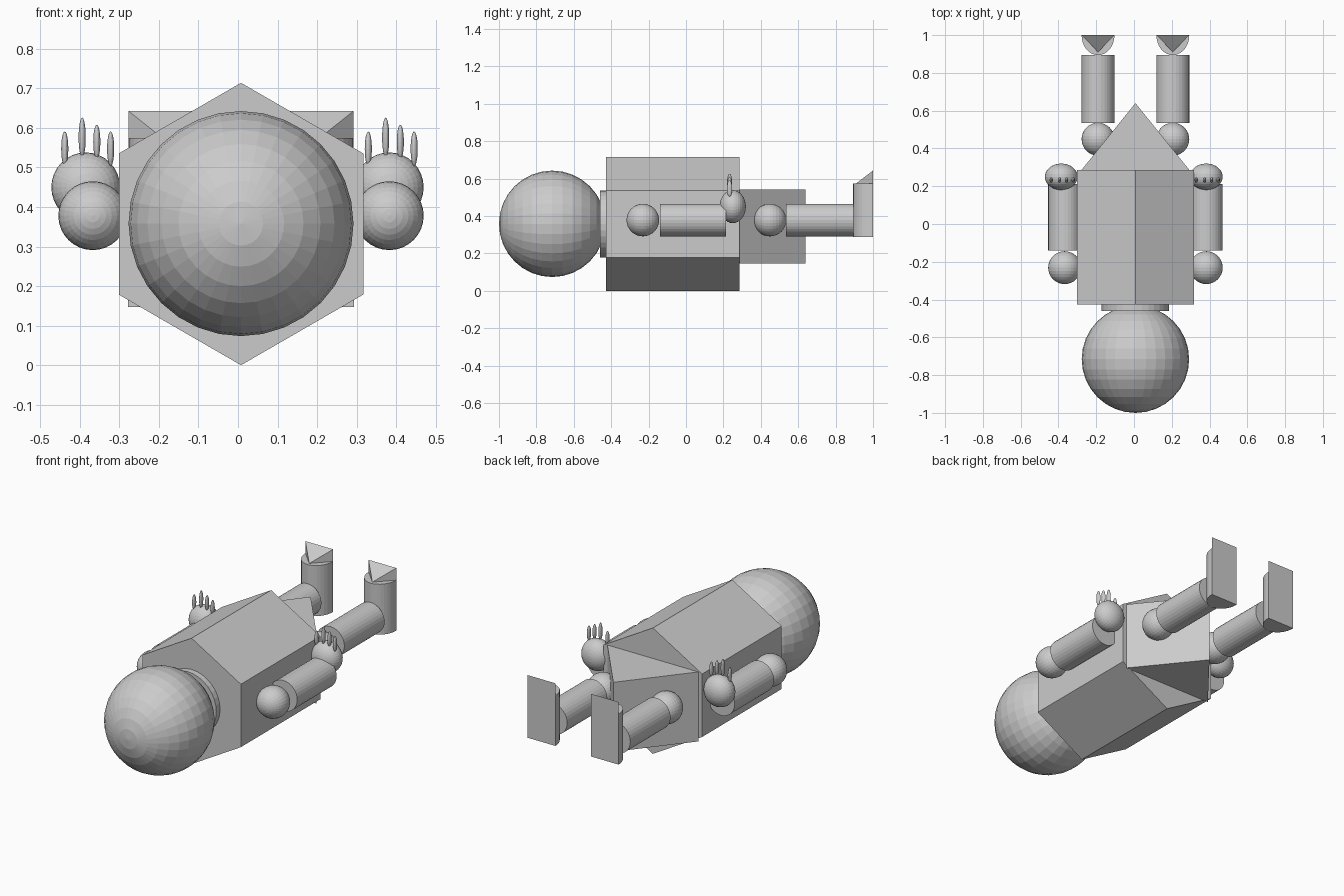
import bpy, math
from mathutils import Matrix, Vector

cube = bpy.data.objects.get("Cube")
if cube:
    bpy.data.objects.remove(cube, do_unlink=True)

grey = bpy.data.materials.new("plain_grey")
grey.use_nodes = True
colour = (0.6, 0.6, 0.6, 1)
grey.diffuse_color = colour
grey.node_tree.nodes["Principled BSDF"].inputs["Base Color"].default_value = colour

CX = 0.0076          # centre line of the body
LIMB_Z = 0.378       # height of the arm and leg axes
LIMB_R = 0.087
TO_Y = Matrix.Rotation(math.pi / 2, 4, 'X')


def finish(obj, name):
    obj.name = obj.data.name = name
    obj.data.materials.clear()
    obj.data.materials.append(grey)
    return obj


def ball(name, centre, radii, along_y=True, segments=32, rings=16):
    bpy.ops.mesh.primitive_uv_sphere_add(segments=segments, ring_count=rings, radius=1)
    obj = finish(bpy.context.object, name)
    if along_y:
        obj.data.transform(TO_Y)
    obj.data.transform(Matrix.Diagonal((*radii, 1)))
    obj.location = centre


def rod(name, x, z, y0, y1, radius, sides=32, turn=0):
    bpy.ops.mesh.primitive_cylinder_add(vertices=sides, radius=radius, depth=y1 - y0)
    obj = finish(bpy.context.object, name)
    obj.data.transform(TO_Y @ Matrix.Rotation(turn, 4, 'Z'))
    obj.location = (x, (y0 + y1) / 2, z)


def upright_prism(name, outline, z0, z1):
    n = len(outline)
    verts = [(x, y, z) for z in (z0, z1) for x, y in outline]
    faces = [tuple(reversed(range(n))), tuple(range(n, 2 * n))]
    faces += [(i, (i + 1) % n, (i + 1) % n + n, i + n) for i in range(n)]
    mesh = bpy.data.meshes.new(name)
    mesh.from_pydata(verts, [], faces)
    obj = bpy.data.objects.new(name, mesh)
    bpy.context.collection.objects.link(obj)
    return finish(obj, name)


# Head, neck, six-sided torso
ball("head", (CX, -0.7155, 0.358), (0.2845,) * 3)
rod("neck", CX, 0.358, -0.461, -0.39, 0.179)
rod("torso", CX, 0.357, -0.427, 0.286, 0.357, sides=6)

# Wedge-shaped hips
upright_prism("hips", [(CX - 0.2855, 0.286), (CX + 0.2855, 0.286), (CX, 0.64)], 0.147, 0.541)

for side, s in (("left", 1), ("right", -1)):
    # Arm
    arm_x = CX + s * 0.375
    ball(side + "_shoulder", (arm_x, -0.231, LIMB_Z), (LIMB_R,) * 3)
    rod(side + "_arm", arm_x, LIMB_Z, -0.14, 0.213, LIMB_R)

    # Hand with four upright fingers, both hands the same way round
    hand_x = -0.0013 + s * 0.3838
    ball(side + "_hand", (hand_x, 0.25, 0.45), (LIMB_R, 0.07, 0.088))
    fingers = [(-0.053, 0.503, 0.591), (-0.009, 0.525, 0.626),
               (0.028, 0.521, 0.608), (0.063, 0.503, 0.591)]
    for i, (dx, low, high) in enumerate(fingers):
        ball(f"{side}_finger_{i + 1}", (hand_x + dx, 0.233, (low + high) / 2),
             (0.009, 0.014, (high - low) / 2), along_y=False, segments=16, rings=12)

    # Leg
    leg_x = CX + s * 0.198
    ball(side + "_hip_joint", (leg_x, 0.449, LIMB_Z), (LIMB_R,) * 3)
    rod(side + "_leg", leg_x, LIMB_Z, 0.535, 0.895, LIMB_R)

    # Half-round foot with a flat sole
    arc = [math.pi + math.pi * i / 16 for i in range(17)]
    upright_prism(side + "_foot",
                  [(leg_x + LIMB_R * math.cos(a), 1 + 0.106 * math.sin(a)) for a in arc],
                  0.288, 0.574)

    # Pointed toe rising to the top edge of the sole
    toe = upright_prism(side + "_toe", [(leg_x + LIMB_R, 1), (leg_x - LIMB_R, 1),
                                        (leg_x, 0.91)], 0.574, 0.643)
    toe.data.clear_geometry()
    low, high = 0.574, 0.643
    toe.data.from_pydata(
        [(leg_x + LIMB_R, 1, low), (leg_x - LIMB_R, 1, low), (leg_x, 0.91, low),
         (leg_x + LIMB_R, 1, high), (leg_x - LIMB_R, 1, high)], [],
        [(0, 2, 1), (0, 1, 4, 3), (0, 3, 2), (1, 2, 4), (3, 4, 2)])
    toe.data.update()
